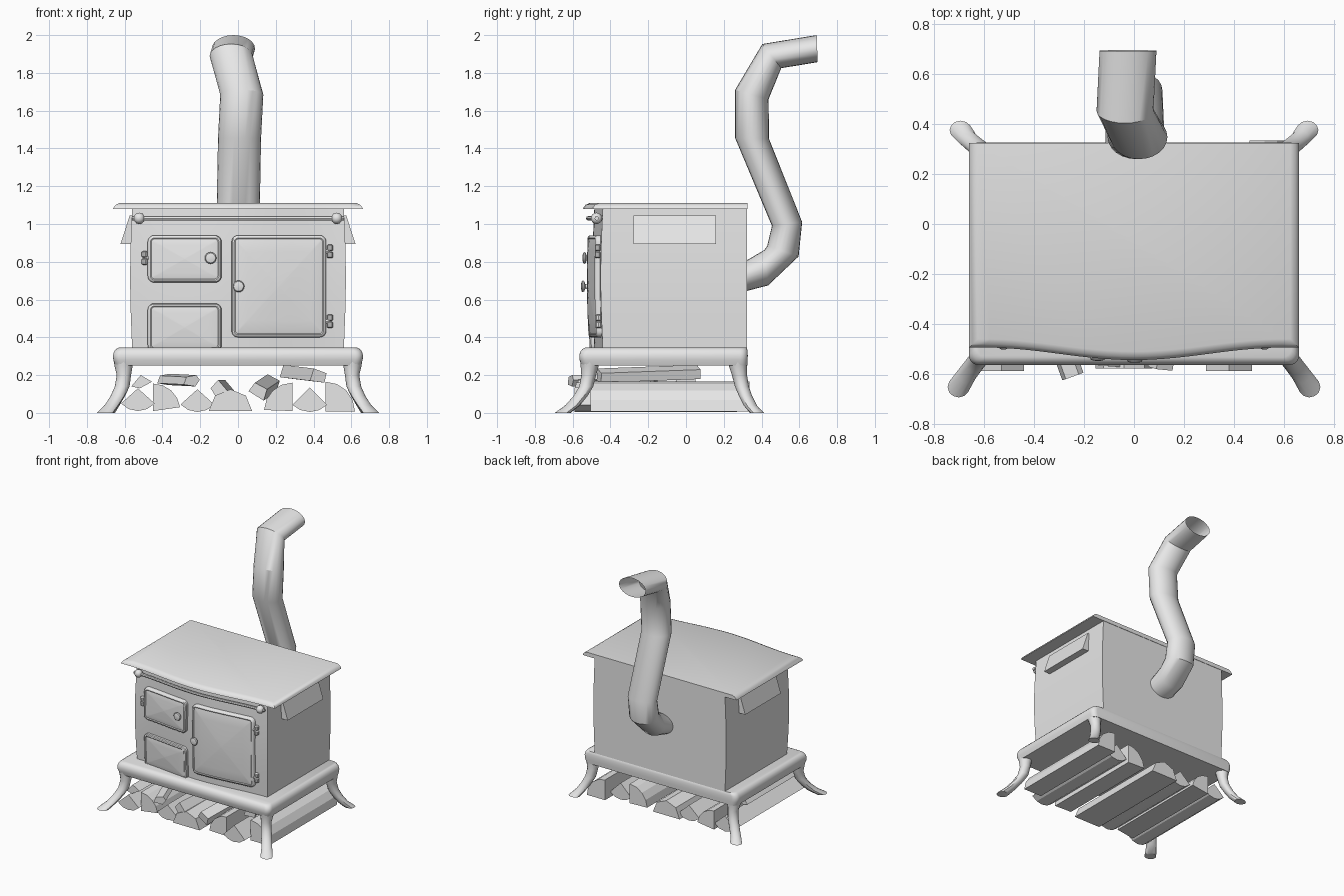
import bpy, bmesh, math
from math import sin, cos, pi, radians
from mathutils import Vector, Matrix

if "Cube" in bpy.data.objects:
    bpy.data.objects.remove(bpy.data.objects["Cube"])

grey = bpy.data.materials.new("plain_grey")
grey.diffuse_color = (0.8, 0.8, 0.8, 1)
grey.use_nodes = True
grey.node_tree.nodes["Principled BSDF"].inputs["Base Color"].default_value = grey.diffuse_color


def loft(name, rings, cap0=True, cap1=True, smooth=35):
    """Skin a list of closed rings that have equal point counts."""
    bm = bmesh.new()
    loops = [[bm.verts.new(p) for p in r] for r in rings]
    n = len(loops[0])
    for a, b in zip(loops, loops[1:]):
        for i in range(n):
            j = (i + 1) % n
            bm.faces.new((a[i], a[j], b[j], b[i]))
    if cap0:
        bm.faces.new(loops[0][::-1])
    if cap1:
        bm.faces.new(loops[-1])
    bmesh.ops.recalc_face_normals(bm, faces=bm.faces)
    me = bpy.data.meshes.new(name)
    bm.to_mesh(me)
    bm.free()
    ob = bpy.data.objects.new(name, me)
    bpy.context.collection.objects.link(ob)
    me.materials.append(grey)
    if smooth:
        bpy.ops.object.select_all(action='DESELECT')
        ob.select_set(True)
        bpy.context.view_layer.objects.active = ob
        bpy.ops.object.shade_smooth_by_angle(angle=radians(smooth))
    return ob


def lathe(name, centre, axis, profile, n=16):
    """Turned part: profile is (distance along axis, radius)."""
    q = Vector(axis).to_track_quat('Z', 'Y')
    c = Vector(centre)
    return loft(name, [[c + q @ Vector((r * cos(2 * pi * i / n), r * sin(2 * pi * i / n), d))
                        for i in range(n)] for d, r in profile])


def bow(x, w=0.57):
    return (1 + cos(pi * min(1, abs(x) / w))) / 2


def swell(z):
    return sin(pi * max(0, min(1, (z - 0.34) / 0.75)))


def front(x, z):
    return -0.44 - 0.045 * bow(x) - 0.012 * swell(z)


# Firebox body with a bowed front
N = 24
rings = []
for k in range(9):
    z = 0.33 + 0.76 * k / 8
    w = 0.56 + 0.011 * swell(z)
    xs = [-w + 2 * w * i / N for i in range(N + 1)]
    rings.append([(x, front(x, z), z) for x in xs] + [(w, 0.322, z), (-w, 0.322, z)])
loft("body", rings)

# Top plate with a rounded lip and serpentine front edge
rings = []
for z, d in ((1.08, 0), (1.09, 0.004), (1.102, 0.014), (1.111, 0.034)):
    w = 0.661 - d
    xs = [-w + 2 * w * i / N for i in range(N + 1)]
    rings.append([(x, -0.495 - 0.05 * bow(x, 0.6) + d, z) for x in xs]
                 + [(w, 0.325, z), (-w, 0.325, z)])
loft("top_plate", rings)


# Base frame with a rounded rim
def corner_rect(x0, x1, y0, y1, r, seg=5):
    pts = []
    for cx, cy, a in ((x1 - r, y1 - r, 0), (x0 + r, y1 - r, 90), (x0 + r, y0 + r, 180), (x1 - r, y0 + r, 270)):
        for i in range(seg + 1):
            t = radians(a + 90 * i / seg)
            pts.append((cx + r * cos(t), cy + r * sin(t)))
    return pts


rings = []
for z, d in ((0.25, 0.012), (0.28, 0.002), (0.305, 0.0), (0.325, 0.006), (0.338, 0.016), (0.345, 0.03)):
    rings.append([(x, y, z) for x, y in
                  corner_rect(-0.662 + d, 0.662 - d, -0.565 + d, 0.327 - d * 0.2, 0.04)])
loft("base_frame", rings)

# Curved legs: (x, y, z, radius x, radius y)
FRONT = ((0.608, -0.51, 0.30, 0.052, 0.053), (0.606, -0.51, 0.25, 0.048, 0.048),
         (0.604, -0.515, 0.20, 0.038, 0.039), (0.613, -0.528, 0.14, 0.039, 0.037),
         (0.636, -0.558, 0.09, 0.038, 0.037), (0.668, -0.60, 0.04, 0.038, 0.039),
         (0.703, -0.653, 0.0, 0.044, 0.042))
BACK = ((0.608, 0.272, 0.30, 0.052, 0.053), (0.606, 0.275, 0.25, 0.048, 0.048),
        (0.604, 0.283, 0.20, 0.038, 0.04), (0.613, 0.296, 0.14, 0.039, 0.037),
        (0.636, 0.315, 0.09, 0.038, 0.035), (0.665, 0.34, 0.04, 0.038, 0.035),
        (0.695, 0.376, 0.0, 0.044, 0.038))
for tag, path in (("front", FRONT), ("back", BACK)):
    for side, s in (("left", -1), ("right", 1)):
        loft(f"{tag}_{side}_leg", [[(s * (x + rx * cos(i * pi / 6)), y + ry * sin(i * pi / 6), z)
                                    for i in range(12)] for x, y, z, rx, ry in path])


# Doors: rounded cushions that follow the bowed front
def door(name, x0, x1, z0, z1, r=0.035):
    def outline(d):
        base = corner_rect(x0 + d, x1 - d, z0 + d, z1 - d, max(r - d, 0.008))
        pts = []
        for i, (ax, az) in enumerate(base):
            bx, bz = base[(i + 1) % len(base)]
            m = 6 if i % 6 == 5 else 1
            pts += [(ax + (bx - ax) * k / m, az + (bz - az) * k / m) for k in range(m)]
        return pts
    cx, cz = (x0 + x1) / 2, (z0 + z1) / 2
    layers = [(outline(0), -0.01), (outline(0), 0.018), (outline(0.005), 0.025),
              (outline(0.014), 0.028), (outline(0.02), 0.024)]
    inner = outline(0.028)
    for s in (1, 0.75, 0.5, 0.25, 0.02):
        layers.append(([(cx + (x - cx) * s, cz + (z - cz) * s) for x, z in inner],
                       0.026 + 0.008 * (1 - s)))
    loft(name, [[(x, front(x, z) - o, z) for x, z in pts] for pts, o in layers])


door("fire_door", -0.478, -0.087, 0.69, 0.94)
door("ash_door", -0.478, -0.087, 0.325, 0.58)
door("oven_door", -0.034, 0.467, 0.40, 0.94)

# Door knobs
for name, x, z in (("fire_door_knob", -0.145, 0.82), ("oven_door_knob", 0.003, 0.67)):
    lathe(name, (x, front(x, z) - 0.02, z), (0, -1, 0),
          ((0, 0.014), (0.016, 0.012), (0.022, 0.027), (0.03, 0.031), (0.036, 0.026), (0.039, 0.012)))

# Hinges: paired barrels on a small tab
for name, x, z, s in (("fire_door_hinge", -0.494, 0.82, 1), ("upper_oven_hinge", 0.487, 0.855, -1),
                      ("lower_oven_hinge", 0.487, 0.485, -1)):
    y = front(x, z) - 0.014
    for k in (-1, 1):
        lathe(f"{name}_barrel_{'lower' if k < 0 else 'upper'}", (x, y, z + k * 0.019 - 0.017), (0, 0, 1),
              ((0, 0.009), (0.005, 0.016), (0.029, 0.016), (0.034, 0.009)), 10)
    lathe(name + "_pin", (x + s * 0.03, y, z), (-s, 0, 0), ((0, 0.012), (0.03, 0.012)), 8)

# Towel rail following the front, with ball ends
rings = []
for i in range(25):
    x = -0.56 + 1.12 * i / 24
    rings.append([(x, front(x, 1.03) - 0.03 + 0.011 * cos(t * pi / 4), 1.03 + 0.012 * sin(t * pi / 4))
                  for t in range(8)])
loft("towel_rail", rings)
for side, s in (("left", -1), ("right", 1)):
    lathe(f"{side}_rail_ball", (s * 0.523, front(0.523, 1.03) - 0.03, 1.03), (s, 0, 0),
          [(-0.028 * cos(pi * k / 8), 0.003 + 0.027 * sin(pi * k / 8)) for k in range(9)])
    lathe(f"{side}_rail_post", (s * 0.523, front(0.523, 1.03) + 0.01, 1.03), (0, -1, 0),
          ((0, 0.016), (0.04, 0.013)), 10)
    # Sloping side hood
    tri = ((0.545, 1.045), (0.573, 1.045), (0.622, 0.895), (0.545, 0.895))
    loft(f"{side}_hood", [[(s * x, y, z) for x, z in tri] for y in (-0.277, 0.16)], smooth=0)

# Bent stovepipe: (centre x, inner y, inner z, outer y, outer z)
PIPE = ((0, 0.30, 0.795, 0.30, 0.64), (0, 0.414, 0.862, 0.435, 0.675), (0, 0.43, 0.885, 0.596, 0.828),
        (0, 0.455, 0.99, 0.615, 1.01), (0.008, 0.26, 1.455, 0.44, 1.45), (0.02, 0.26, 1.71, 0.437, 1.66),
        (-0.036, 0.404, 1.953, 0.504, 1.825), (-0.024, 0.692, 2.0, 0.697, 1.857))
rings = []
for cx, ay, az, by, bz in PIPE:
    ring = []
    for i in range(24):
        c, s = cos(i * pi / 12), sin(i * pi / 12)
        ring.append((cx + 0.114 * s, (ay + by) / 2 + c * (ay - by) / 2, (az + bz) / 2 + c * (az - bz) / 2))
    rings.append(ring)
loft("stovepipe", rings, cap1=False, smooth=32)


# Split firewood: cross-section in x and z, extruded backwards
def firewood(name, pts, y0, y1, yaw=0, pitch=0):
    cx = sum(p[0] for p in pts) / len(pts)
    cz = sum(p[1] for p in pts) / len(pts)
    m = Matrix.Translation((cx, y0, cz)) @ Matrix.Rotation(radians(yaw), 4, 'Z') @ Matrix.Rotation(radians(pitch), 4, 'X')
    loft(name, [[m @ Vector((x - cx, d, z - cz)) for x, z in pts] for d in (0, y1 - y0)], smooth=0)


def fan(x, z, r, a0, a1, n=4):
    return [(x, z)] + [(x + r * cos(radians(a0 + (a1 - a0) * i / n)),
                        z + r * sin(radians(a0 + (a1 - a0) * i / n))) for i in range(n + 1)]


GROUND = ((-0.53, 0.13, 0.12, 222, 318, -0.59, 0.28), (-0.45, 0.01, 0.145, 8, 90, -0.55, 0.30),
          (-0.215, 0.125, 0.12, 222, 318, -0.56, 0.27), (-0.04, 0.01, 0.115, 0, 180, -0.58, 0.30),
          (0.288, 0.01, 0.15, 90, 178, -0.55, 0.28), (0.38, 0.135, 0.13, 225, 315, -0.59, 0.26),
          (0.462, 0.008, 0.157, 0, 90, -0.505, 0.335))
for i, (x, z, r, a0, a1, y0, y1) in enumerate(GROUND):
    firewood(f"ground_log_{i + 1}", fan(x, z, r, a0, a1), y0, y1)
firewood("upper_log_1", [(-0.565, 0.14), (-0.515, 0.2), (-0.455, 0.165), (-0.52, 0.13)], -0.56, 0.05)
firewood("upper_log_2", [(-0.29, 0.15), (-0.225, 0.14), (-0.2, 0.175), (-0.22, 0.2), (-0.275, 0.19)], -0.61, -0.2, 20, 1)
firewood("upper_log_3", [(-0.145, 0.13), (-0.105, 0.175), (-0.05, 0.11), (-0.12, 0.09)], -0.57, -0.05, -4)
firewood("upper_log_4", [(0.055, 0.115), (0.09, 0.16), (0.155, 0.125), (0.135, 0.065)], -0.58, -0.15, -9, 6)
firewood("upper_log_5", [(0.38, 0.17), (0.46, 0.16), (0.47, 0.21), (0.40, 0.235)], -0.46, 0.09, 17, 2)
